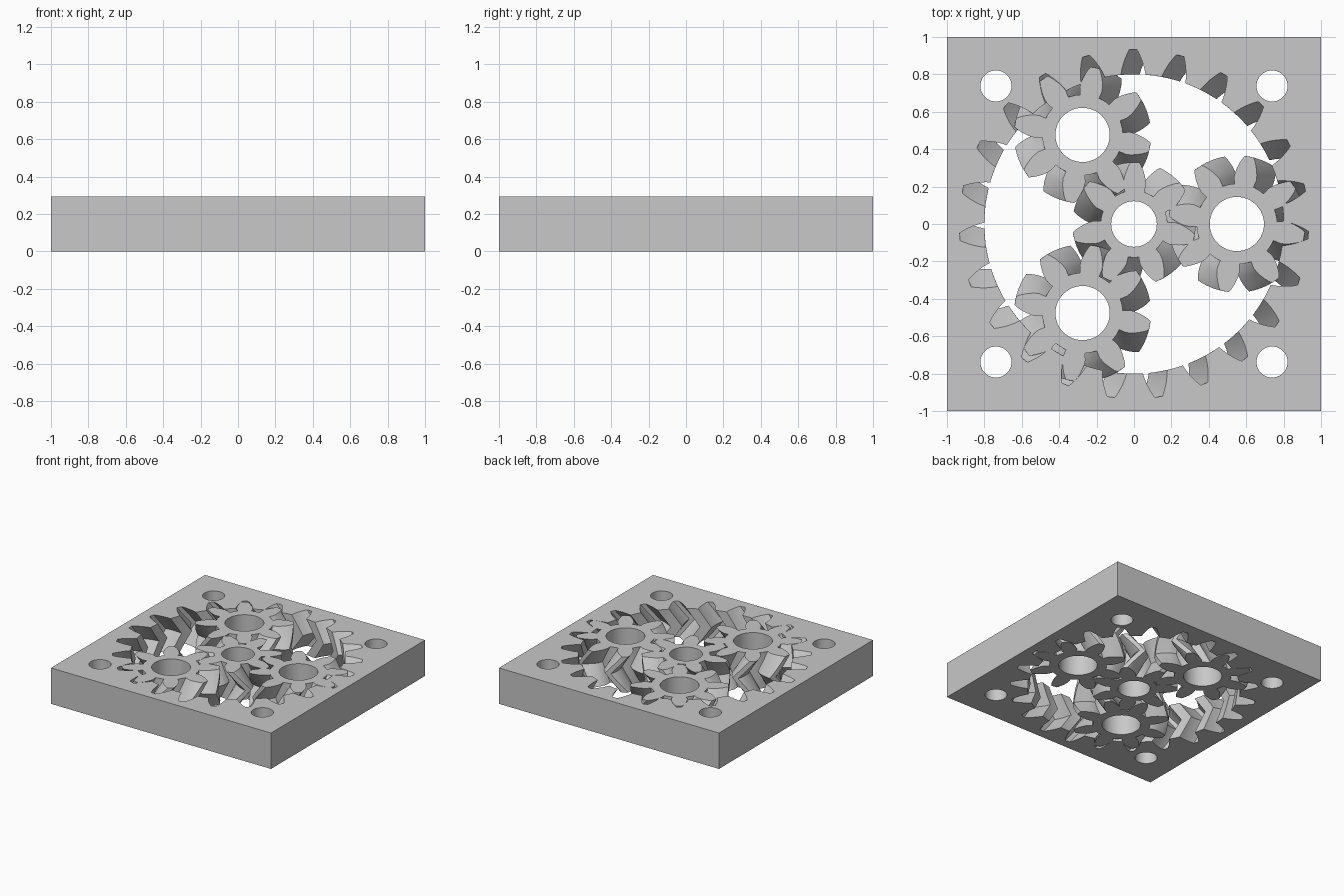
import bpy, bmesh
from math import pi, cos, sin, radians

cube = bpy.data.objects.get("Cube")
if cube:
    bpy.data.objects.remove(cube)

HEIGHT = 0.295
HALF_STEPS = 6
SUN_TEETH, PLANET_TEETH, RING_TEETH = 7, 8, 23
ORBIT = 0.55                                   # sun centre to planet centre
MODULE = 2 * ORBIT / (SUN_TEETH + PLANET_TEETH)
TWIST = 0.46                                   # mid-height twist, in tooth pitches
SUN_PHASE = 89.0                               # direction of one sun tooth

# Tooth flanks: (distance from pitch circle, half width)
GEAR_TOOTH = [(-0.078, 0.052), (-0.04, 0.061), (-0.015, 0.059), (0.01, 0.053),
              (0.035, 0.044), (0.057, 0.034), (0.073, 0.023)]
RING_GROOVE = [(-0.043, 0.066), (-0.015, 0.061), (0.015, 0.053),
               (0.045, 0.042), (0.07, 0.031), (0.09, 0.02)]

grey = bpy.data.materials.new("light_grey")
grey.use_nodes = True
colour = (0.58, 0.58, 0.58, 1)
grey.diffuse_color = colour
grey.node_tree.nodes["Principled BSDF"].inputs["Base Color"].default_value = colour


def circle(x, y, r, n=48):
    return [(x + r * cos(2 * pi * i / n), y + r * sin(2 * pi * i / n)) for i in range(n)]


def toothed(teeth, tooth, phase):
    """Toothed outline with mirrored flanks and arcs between the teeth."""
    pitch_r = MODULE * teeth / 2
    step = 2 * pi / teeth
    pts = []
    for k in range(teeth):
        mid = radians(phase) + k * step
        flank = [(pitch_r + d, w / (pitch_r + d)) for d, w in tooth]
        pts += [(r * cos(mid - a), r * sin(mid - a)) for r, a in flank]
        pts += [(r * cos(mid + a), r * sin(mid + a)) for r, a in reversed(flank)]
        root, a = flank[0]
        for j in (1, 2):
            b = mid + a + (step - 2 * a) * j / 3
            pts.append((root * cos(b), root * sin(b)))
    return pts


def build(name, teeth_loop, twist, plain_loops, location=(0, 0, 0)):
    """Herringbone wall from teeth_loop, straight walls from plain_loops, flat caps."""
    bm = bmesh.new()
    caps = ([], [])
    n = 2 * HALF_STEPS
    loops = [(teeth_loop, n, twist)] + [(p, 1, 0) for p in plain_loops]
    for pts, layers, turn in loops:
        rows = []
        for i in range(layers + 1):
            t = i / layers
            a = turn * (1 - abs(2 * t - 1))
            rows.append([bm.verts.new((x * cos(a) - y * sin(a),
                                       x * sin(a) + y * cos(a), HEIGHT * t))
                         for x, y in pts])
        m = len(pts)
        for low, high in zip(rows, rows[1:]):
            for j in range(m):
                k = (j + 1) % m
                bm.faces.new((low[j], low[k], high[k], high[j]))
        for edges, row in zip(caps, (rows[0], rows[-1])):
            edges += [bm.edges.get((row[j], row[(j + 1) % m])) for j in range(m)]
    for edges, z in zip(caps, (-1, 1)):
        bmesh.ops.triangle_fill(bm, edges=edges, use_beauty=True, normal=(0, 0, z))
    bmesh.ops.recalc_face_normals(bm, faces=bm.faces[:])
    mesh = bpy.data.meshes.new(name)
    bm.to_mesh(mesh)
    bm.free()
    mesh.materials.append(grey)
    obj = bpy.data.objects.new(name, mesh)
    obj.location = location
    bpy.context.collection.objects.link(obj)
    bpy.ops.object.select_all(action='DESELECT')
    obj.select_set(True)
    bpy.context.view_layer.objects.active = obj
    bpy.ops.object.shade_smooth_by_angle(angle=radians(28))
    return obj


def sun_gap(theta):
    """Offset from direction theta to a gap of the sun, in tooth pitches."""
    return 0.5 - (theta - SUN_PHASE) * SUN_TEETH / 360


# Central sun gear
build("sun_gear", toothed(SUN_TEETH, GEAR_TOOTH, SUN_PHASE),
      TWIST * 2 * pi / SUN_TEETH, [circle(0, 0, 0.122)])

# Three planet gears, each meshed with the sun
for number, theta in enumerate((0, 120, 240), 1):
    phase = theta + 180 - sun_gap(theta) * 360 / PLANET_TEETH
    a = radians(theta)
    build(f"planet_gear_{number}", toothed(PLANET_TEETH, GEAR_TOOTH, phase),
          -TWIST * 2 * pi / PLANET_TEETH, [circle(0, 0, 0.145)],
          (ORBIT * cos(a), ORBIT * sin(a), 0))

# Square housing with internal ring teeth and four bolt holes
square = [(-1, -1), (1, -1), (1, 1), (-1, 1)]
bolts = [circle(0.738 * x, 0.738 * y, 0.083, 40) for x, y in square]
build("ring_housing", toothed(RING_TEETH, RING_GROOVE, -sun_gap(0) * 360 / RING_TEETH),
      -TWIST * 2 * pi / RING_TEETH, [square] + bolts)
